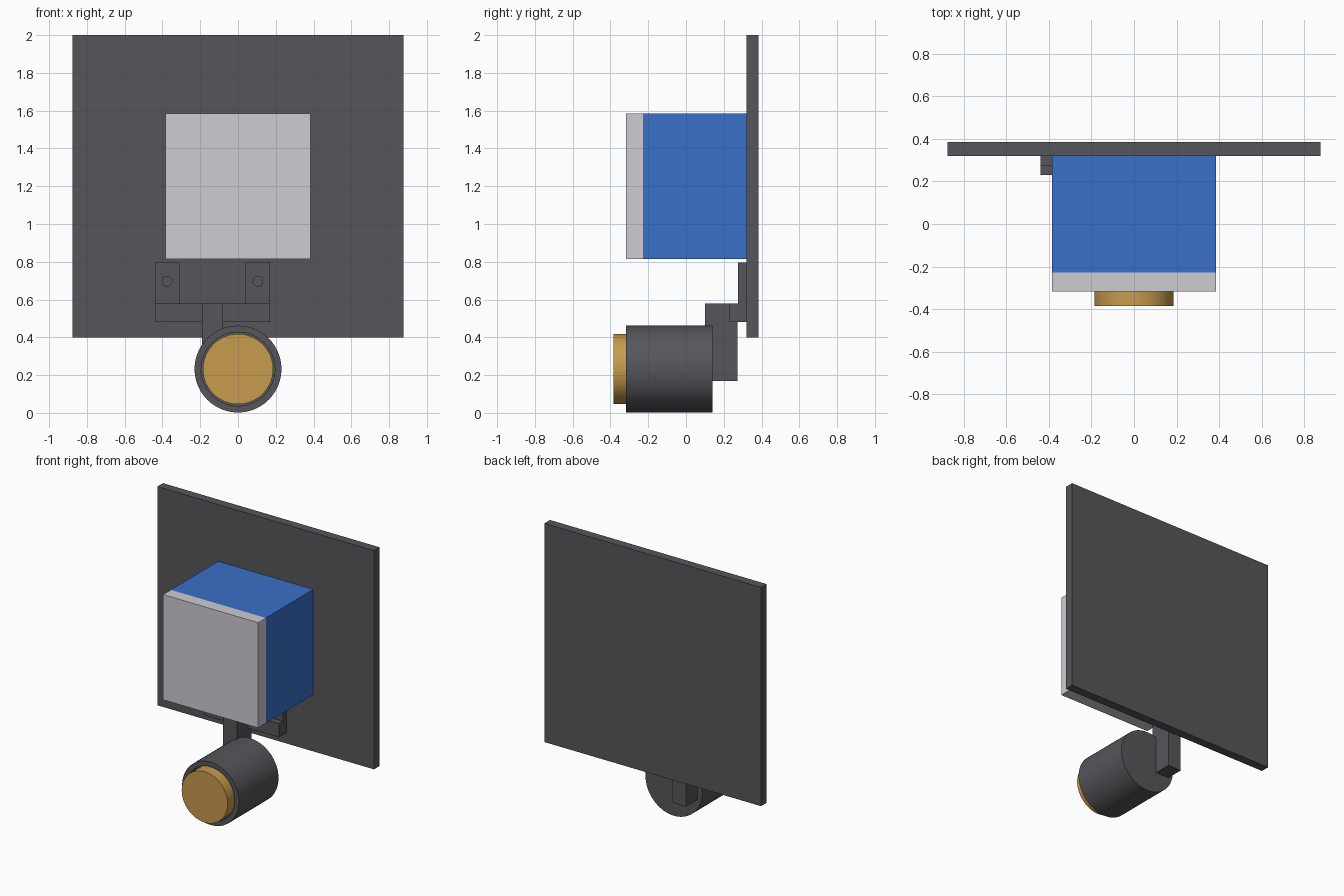
import bpy
import bmesh
import math
from mathutils import Matrix, Vector

if "Cube" in bpy.data.objects:
    bpy.data.objects.remove(bpy.data.objects["Cube"], do_unlink=True)


def material(name, rgb):
    """Flat material from sRGB bytes, stored as linear values."""
    lin = [((c / 255 + 0.055) / 1.055) ** 2.4 for c in rgb] + [1]
    m = bpy.data.materials.new(name)
    m.use_nodes = True
    m.diffuse_color = lin
    m.node_tree.nodes["Principled BSDF"].inputs["Base Color"].default_value = lin
    return m


DARK = material("dark grey", (86, 86, 91))
LIGHT = material("light grey", (205, 204, 209))
BLUE = material("blue", (57, 112, 199))
BRASS = material("brass", (199, 155, 79))


def finish(name, bm, mat):
    bmesh.ops.recalc_face_normals(bm, faces=bm.faces)
    mesh = bpy.data.meshes.new(name)
    bm.to_mesh(mesh)
    bm.free()
    mesh.materials.append(mat)
    ob = bpy.data.objects.new(name, mesh)
    bpy.context.collection.objects.link(ob)
    return ob


def box(name, mat, x, y, z):
    """Box from its (min, max) extents on each axis."""
    size = [b - a for a, b in (x, y, z)]
    mid = [(a + b) / 2 for a, b in (x, y, z)]
    bm = bmesh.new()
    bmesh.ops.create_cube(bm, size=1, matrix=Matrix.Translation(mid) @ Matrix.Diagonal(size + [1]))
    return finish(name, bm, mat)


def turned(name, mat, centre, profile, steps=64):
    """Solid of revolution about a y axis, from (radius, y) points."""
    bm = bmesh.new()
    verts = [bm.verts.new((centre[0] + r, y, centre[1])) for r, y in profile]
    edges = [bm.edges.new(pair) for pair in zip(verts, verts[1:])]
    bmesh.ops.spin(bm, geom=verts + edges, cent=Vector((centre[0], 0, centre[1])),
                   axis=(0, 1, 0), angle=math.tau, steps=steps)
    bmesh.ops.remove_doubles(bm, verts=bm.verts, dist=0.0001)
    ob = finish(name, bm, mat)
    bpy.ops.object.select_all(action="DESELECT")
    ob.select_set(True)
    bpy.context.view_layer.objects.active = ob
    bpy.ops.object.shade_smooth_by_angle(angle=math.radians(30))
    return ob


# Backing panel and the two-tone block on it
box("back_panel", DARK, (-0.877, 0.877), (0.32, 0.385), (0.4, 2))
box("block_body", BLUE, (-0.385, 0.385), (-0.227, 0.32), (0.815, 1.585))
box("block_front", LIGHT, (-0.385, 0.385), (-0.317, -0.227), (0.815, 1.585))

# Bracket: cross bar, two drilled tabs and the hanging arm
box("bracket_bar", DARK, (-0.44, 0.17), (0.23, 0.32), (0.48, 0.58))
box("bracket_arm", DARK, (-0.19, -0.08), (0.1, 0.272), (0.17, 0.58))
for side, x in (("right", -0.375), ("left", 0.105)):
    tab = box(side + "_tab", DARK, (x - 0.065, x + 0.065), (0.276, 0.32), (0.58, 0.795))
    cutter = turned(side + "_hole_cutter", DARK, (x, 0.697),
                    [(0, 0.2), (0.026, 0.2), (0.026, 0.4), (0, 0.4)], 32)
    cutter.hide_render = True
    cutter.hide_viewport = True
    cut = tab.modifiers.new("screw_hole", "BOOLEAN")
    cut.operation = "DIFFERENCE"
    cut.solver = "EXACT"
    cut.object = cutter

# Round housing with a shallow recess holding the brass cap
AXIS = (0, 0.232)
turned("housing", DARK, AXIS, [(0, -0.267), (0.195, -0.267), (0.195, -0.317),
                               (0.23, -0.317), (0.23, 0.14), (0, 0.14)])
turned("brass_cap", BRASS, AXIS, [(0, -0.385), (0.186, -0.385), (0.186, -0.267), (0, -0.267)])
